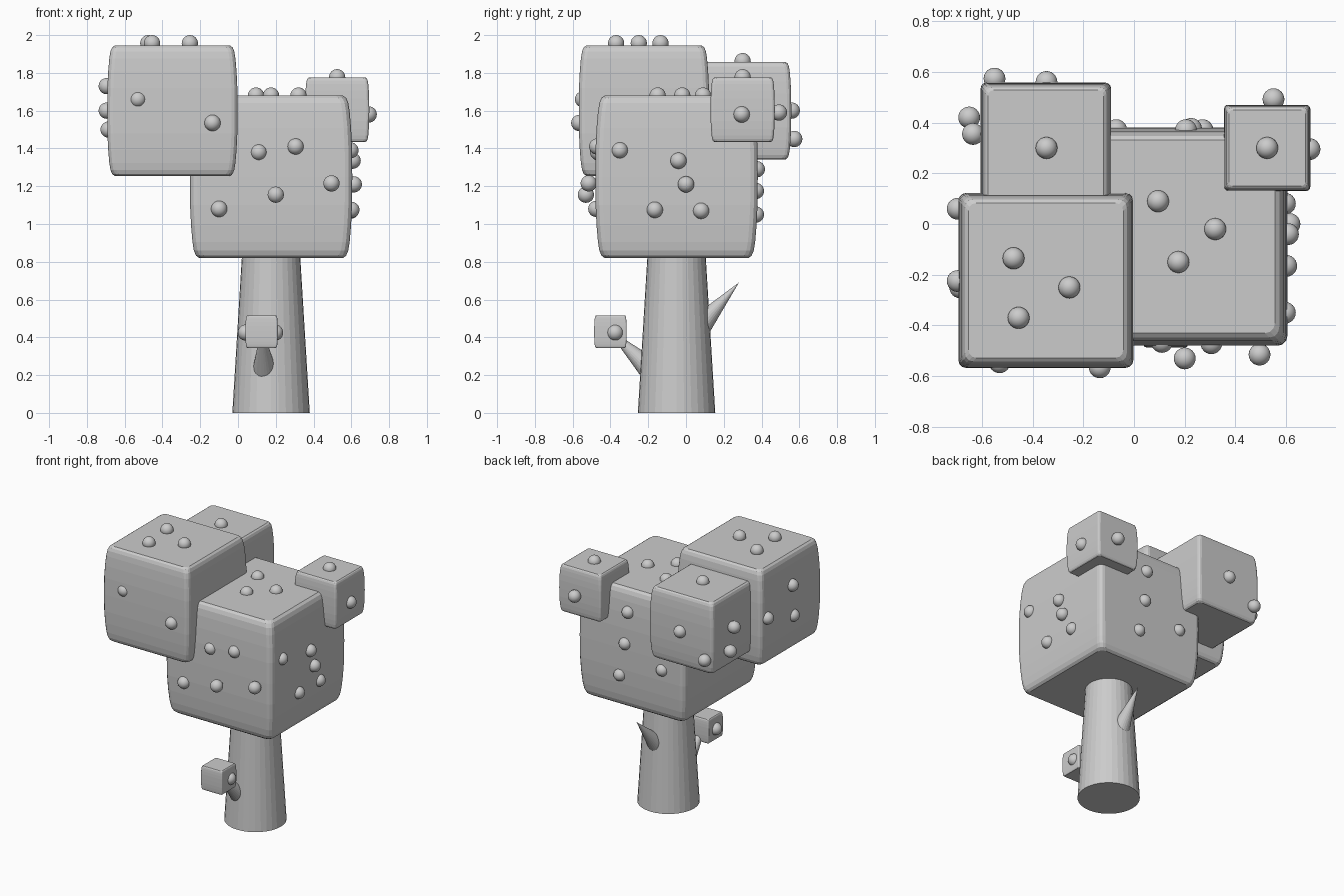
import bpy, bmesh, math
from mathutils import Vector

if "Cube" in bpy.data.objects:
    bpy.data.objects.remove(bpy.data.objects["Cube"])

grey = bpy.data.materials.new("plain grey")
grey.diffuse_color = (0.6, 0.6, 0.6, 1)
grey.use_nodes = True
grey.node_tree.nodes["Principled BSDF"].inputs["Base Color"].default_value = grey.diffuse_color


def finish(bm, name, smooth=None):
    bmesh.ops.recalc_face_normals(bm, faces=bm.faces[:])
    me = bpy.data.meshes.new(name)
    bm.to_mesh(me)
    bm.free()
    me.materials.append(grey)
    ob = bpy.data.objects.new(name, me)
    bpy.context.collection.objects.link(ob)
    if smooth:
        bpy.ops.object.select_all(action='DESELECT')
        ob.select_set(True)
        bpy.context.view_layer.objects.active = ob
        bpy.ops.object.shade_smooth_by_angle(angle=math.radians(smooth))
    return ob


def cone(name, a, b, r1, r2, sides):
    a, b = Vector(a), Vector(b)
    bm = bmesh.new()
    bmesh.ops.create_cone(bm, cap_ends=True, segments=sides, radius1=r1,
                          radius2=r2, depth=(b - a).length)
    rot = Vector((0, 0, 1)).rotation_difference(b - a)
    for v in bm.verts:
        v.co = rot @ v.co + (a + b) / 2
    return finish(bm, name)


# Barrelled block: (height, half width) of the profile, both relative to half size
HALF = [(0, 1), (0.35, 0.997), (0.6, 0.985), (0.8, 0.968), (0.91, 0.95),
        (0.97, 0.925), (1, 0.885)]
PROFILE = [(-h, w) for h, w in HALF[:0:-1]] + HALF


def block(name, centre, size):
    bm = bmesh.new()
    s, r, rings = size / 2, 0.09, []
    for h, w in PROFILE:
        ring = []
        for k in range(4):
            mid = math.radians(45 + 90 * k)
            cx = math.copysign(w - r, math.cos(mid))
            cy = math.copysign(w - r, math.sin(mid))
            for i in range(4):
                t = math.radians(90 * k + 30 * i)
                p = Vector((cx + r * math.cos(t), cy + r * math.sin(t), h))
                ring.append(bm.verts.new(Vector(centre) + p * s))
        rings.append(ring)
    for a, b in zip(rings, rings[1:]):
        for i in range(16):
            j = (i + 1) % 16
            bm.faces.new((a[i], a[j], b[j], b[i]))
    bm.faces.new(rings[0][::-1])
    bm.faces.new(rings[-1])
    return finish(bm, name)


def dots(name, centres, radius=0.043):
    bm = bmesh.new()
    for c in centres:
        new = bmesh.ops.create_uvsphere(bm, u_segments=24, v_segments=14, radius=radius)
        bmesh.ops.translate(bm, verts=new["verts"], vec=c)
    return finish(bm, name, 40)


# Trunk and the two thorn-like branches
cone("trunk", (0.175, -0.05, 0), (0.175, -0.05, 0.9), 0.205, 0.15, 32)
cone("front_branch", (0.14, -0.18, 0.22), (0.125, -0.43, 0.46), 0.064, 0.0, 24)
cone("back_branch", (0.18, 0.06, 0.445), (0.2, 0.28, 0.69), 0.067, 0.0, 24)

# Foliage blocks
block("main_foliage", (0.175, -0.05, 1.25), 0.86)
block("large_left_foliage", (-0.3475, -0.2225, 1.6), 0.69)
block("back_left_foliage", (-0.3475, 0.3, 1.6), 0.515)
block("small_right_foliage", (0.525, 0.3, 1.605), 0.34)
block("branch_foliage", (0.125, -0.4, 0.43), 0.172)

# Round fruit on each block
dots("main_fruit", [
    (0.095, 0.09, 1.68), (0.32, -0.02, 1.68), (0.175, -0.15, 1.68),
    (0.11, -0.465, 1.38), (0.305, -0.47, 1.41), (0.495, -0.515, 1.215),
    (0.2, -0.53, 1.155), (-0.1, -0.475, 1.08),
    (0.595, -0.35, 1.39), (0.607, -0.04, 1.335), (0.613, 0.0, 1.21),
    (0.6, -0.165, 1.075), (0.595, 0.08, 1.07),
    (0.27, 0.37, 1.05), (0.225, 0.375, 1.29), (0.205, 0.37, 1.52), (-0.07, 0.37, 1.175)])
dots("large_left_fruit", [
    (-0.475, -0.135, 1.957), (-0.255, -0.25, 1.957), (-0.455, -0.37, 1.957),
    (-0.53, -0.545, 1.66), (-0.135, -0.565, 1.535),
    (-0.695, -0.225, 1.73), (-0.695, 0.06, 1.6), (-0.685, -0.25, 1.5)])
dots("back_left_fruit", [
    (-0.345, 0.3, 1.862), (-0.345, 0.56, 1.6), (-0.55, 0.573, 1.45),
    (-0.65, 0.42, 1.485), (-0.635, 0.355, 1.63)])
dots("small_right_fruit", [
    (0.525, 0.3, 1.777), (0.692, 0.295, 1.58), (0.55, 0.492, 1.59)])
dots("branch_fruit", [(0.042, -0.4, 0.425), (0.196, -0.375, 0.425)])
